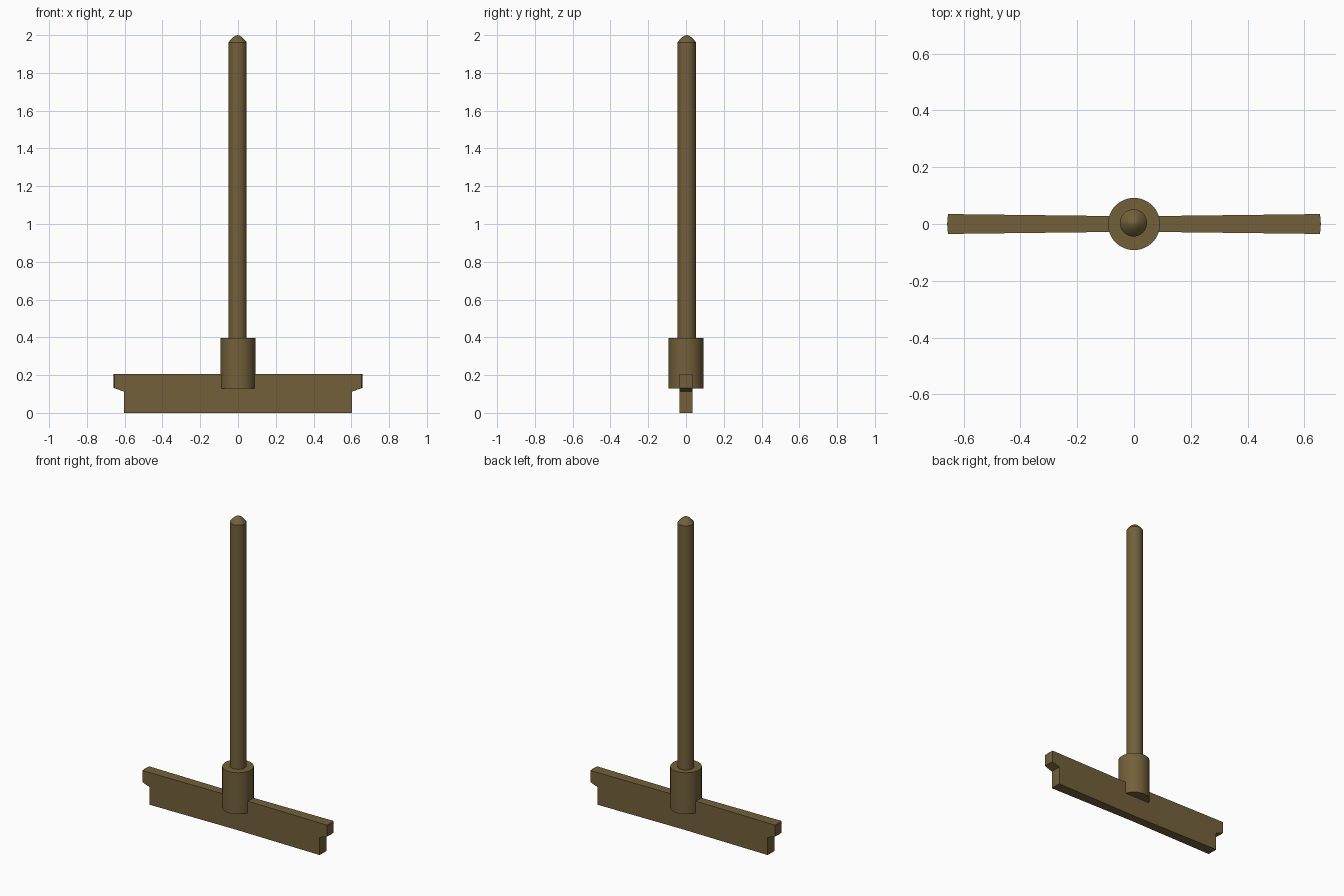
import bpy, bmesh, math

if "Cube" in bpy.data.objects:
    bpy.data.objects.remove(bpy.data.objects["Cube"])

brass = bpy.data.materials.new("dark_brass")
brass.diffuse_color = (0.17, 0.117, 0.043, 1)
brass.use_nodes = True
brass.node_tree.nodes["Principled BSDF"].inputs["Base Color"].default_value = brass.diffuse_color


def finish(bm, name, angle=30):
    bmesh.ops.recalc_face_normals(bm, faces=bm.faces)
    mesh = bpy.data.meshes.new(name)
    bm.to_mesh(mesh)
    bm.free()
    mesh.materials.append(brass)
    obj = bpy.data.objects.new(name, mesh)
    bpy.context.collection.objects.link(obj)
    bpy.ops.object.select_all(action='DESELECT')
    obj.select_set(True)
    bpy.context.view_layer.objects.active = obj
    bpy.ops.object.shade_smooth_by_angle(angle=math.radians(angle))
    return obj


def lathe(name, profile, centre=(0, 0), steps=32):
    bm = bmesh.new()
    verts = [bm.verts.new((r, 0, z)) for r, z in profile]
    edges = [bm.edges.new(p) for p in zip(verts, verts[1:])]
    bmesh.ops.spin(bm, geom=verts + edges, cent=(0, 0, 0), axis=(0, 0, 1),
                   angle=math.tau, steps=steps)
    bmesh.ops.remove_doubles(bm, verts=bm.verts, dist=0.0001)
    bmesh.ops.translate(bm, verts=bm.verts, vec=(*centre, 0))
    return finish(bm, name)


# Long rod with a rounded tip, set very slightly off the collar axis
lathe("rod", [(0, 0.38), (0.048, 0.38), (0.048, 1.962), (0.04, 1.973),
              (0.025, 1.988), (0.012, 1.997), (0, 2.0)], (-0.002, 0.004))

# Collar joining the rod to the blade
lathe("collar", [(0, 0.13), (0.092, 0.13), (0.092, 0.396), (0, 0.396)])

# Crossbar blade: stepped side profile, thicker toward the ends, mirrored
bm = bmesh.new()
profile = [(0, 0), (0.604, 0), (0.604, 0.113), (0.655, 0.132), (0.655, 0.206), (0, 0.206)]
rows = []
for side in (-1, 0, 1):
    row = []
    for x, z in profile:
        half = 0.027 + 0.008 * x / 0.655
        bow = 0.003 if side == 0 and x > 0.65 else 0
        row.append(bm.verts.new((x + bow, side * half, z)))
    rows.append(row)
bm.faces.new(rows[0])
bm.faces.new(rows[2])
for a, b in zip(rows, rows[1:]):
    for i in range(len(profile) - 1):
        bm.faces.new((a[i], a[i + 1], b[i + 1], b[i]))
# close the inner end so normals resolve, then open it for mirroring
caps = [bm.faces.new((a[5], a[0], b[0], b[5])) for a, b in zip(rows, rows[1:])]
bmesh.ops.recalc_face_normals(bm, faces=bm.faces)
bmesh.ops.delete(bm, geom=caps, context='FACES_ONLY')
blade = finish(bm, "crossbar_blade", 5)
blade.modifiers.new("mirror", 'MIRROR')
